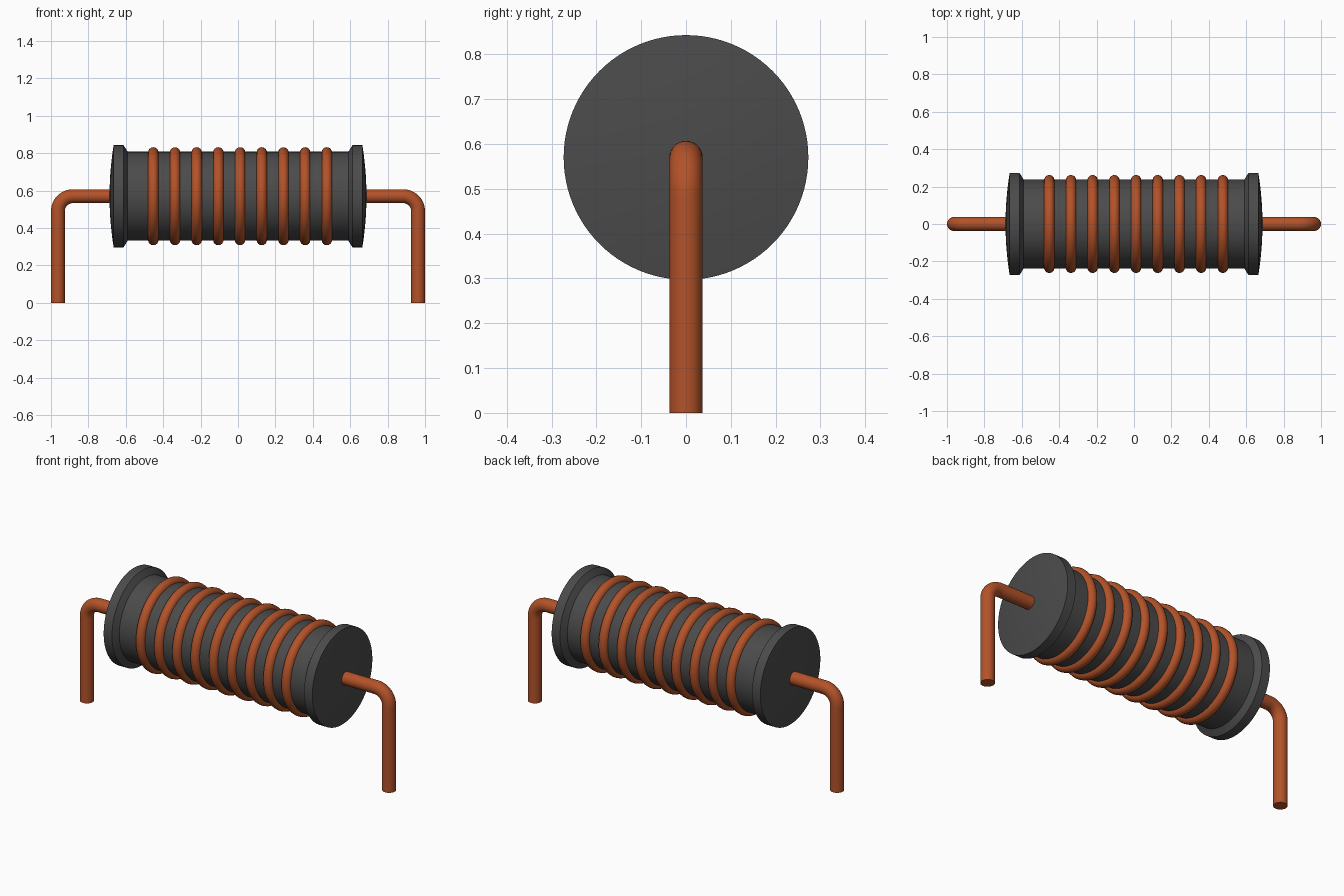
import bpy, bmesh, math
from mathutils import Matrix, Vector

cube = bpy.data.objects.get("Cube")
if cube:
    bpy.data.objects.remove(cube, do_unlink=True)

AXIS_Z = 0.57
WIRE_R = 0.037


def material(name, rgb):
    mat = bpy.data.materials.new(name)
    mat.use_nodes = True
    mat.diffuse_color = (*rgb, 1)
    mat.node_tree.nodes["Principled BSDF"].inputs["Base Color"].default_value = (*rgb, 1)
    return mat


grey = material("dark grey", (0.07, 0.07, 0.07))
copper = material("copper", (0.45, 0.085, 0.022))


def finish(bm, name, mat, angle):
    bmesh.ops.remove_doubles(bm, verts=bm.verts, dist=1e-5)
    bmesh.ops.recalc_face_normals(bm, faces=bm.faces)
    mesh = bpy.data.meshes.new(name)
    bm.to_mesh(mesh)
    bm.free()
    mesh.materials.append(mat)
    obj = bpy.data.objects.new(name, mesh)
    bpy.context.collection.objects.link(obj)
    bpy.ops.object.select_all(action='DESELECT')
    obj.select_set(True)
    bpy.context.view_layer.objects.active = obj
    bpy.ops.object.shade_smooth_by_angle(angle=math.radians(angle))
    return obj


def lathe(name, profile, mat, steps=96, closed=False, angle=30):
    """Spin (x, radius) points around the core axis."""
    bm = bmesh.new()
    verts = [bm.verts.new((x, 0, AXIS_Z + r)) for x, r in profile]
    edges = [bm.edges.new(pair) for pair in zip(verts, verts[1:])]
    if closed:
        edges.append(bm.edges.new((verts[-1], verts[0])))
    bmesh.ops.spin(bm, geom=verts + edges, cent=(0, 0, AXIS_Z), axis=(1, 0, 0),
                   angle=math.tau, steps=steps, use_merge=True)
    return finish(bm, name, mat, angle)


def sweep(name, path, radius, mat, sides=32):
    """Round wire along a path lying in the xz plane, with capped ends."""
    bm = bmesh.new()
    rings = []
    for i, p in enumerate(path):
        tangent = (path[min(i + 1, len(path) - 1)] - path[max(i - 1, 0)]).normalized()
        side = Vector((0, 1, 0))
        up = tangent.cross(side)
        rings.append([bm.verts.new(p + radius * (math.cos(a) * side + math.sin(a) * up))
                      for a in (math.tau * k / sides for k in range(sides))])
    for a, b in zip(rings, rings[1:]):
        for k in range(sides):
            n = (k + 1) % sides
            bm.faces.new((a[k], a[n], b[n], b[k]))
    bm.faces.new(rings[0])
    bm.faces.new(rings[-1])
    return finish(bm, name, mat, 40)


# Core: cylinder with bevelled flanges and slightly domed ends
end = [(0.59, 0.238), (0.612, 0.273), (0.665, 0.273)]
dome = [(0.665 + 0.022 * (1 - t * t), 0.273 * t) for t in (0.8, 0.6, 0.4, 0.2, 0)]
half = end + dome
lathe("core", [(-x, r) for x, r in reversed(half)] + half, grey, angle=25)

# Coil turns
TURNS = 9
for i in range(TURNS):
    x = 0.011 + 0.116 * (i - (TURNS - 1) / 2)
    section = [(x + 0.028 * math.cos(a), 0.234 + 0.028 * math.sin(a))
               for a in (math.tau * k / 16 for k in range(16))]
    lathe(f"coil_turn_{i + 1}", section, copper, closed=True, angle=60)

# Bent wire leads
LEG_X = 1 - WIRE_R
BEND = 0.08
for name, s in (("left_lead", 1), ("right_lead", -1)):
    path = [Vector((s * 0.6, 0, AXIS_Z))]
    for k in range(13):
        a = math.pi / 2 * (1 - k / 12)
        path.append(Vector((s * (LEG_X - BEND + BEND * math.cos(a)), 0,
                            AXIS_Z - BEND + BEND * math.sin(a))))
    path.append(Vector((s * LEG_X, 0, 0)))
    # Short straight pieces keep the first and last rings square to the wire
    path.insert(1, Vector((s * (LEG_X - BEND - 0.01), 0, AXIS_Z)))
    path.insert(-1, Vector((s * LEG_X, 0, AXIS_Z - BEND - 0.01)))
    sweep(name, path, WIRE_R, copper)
